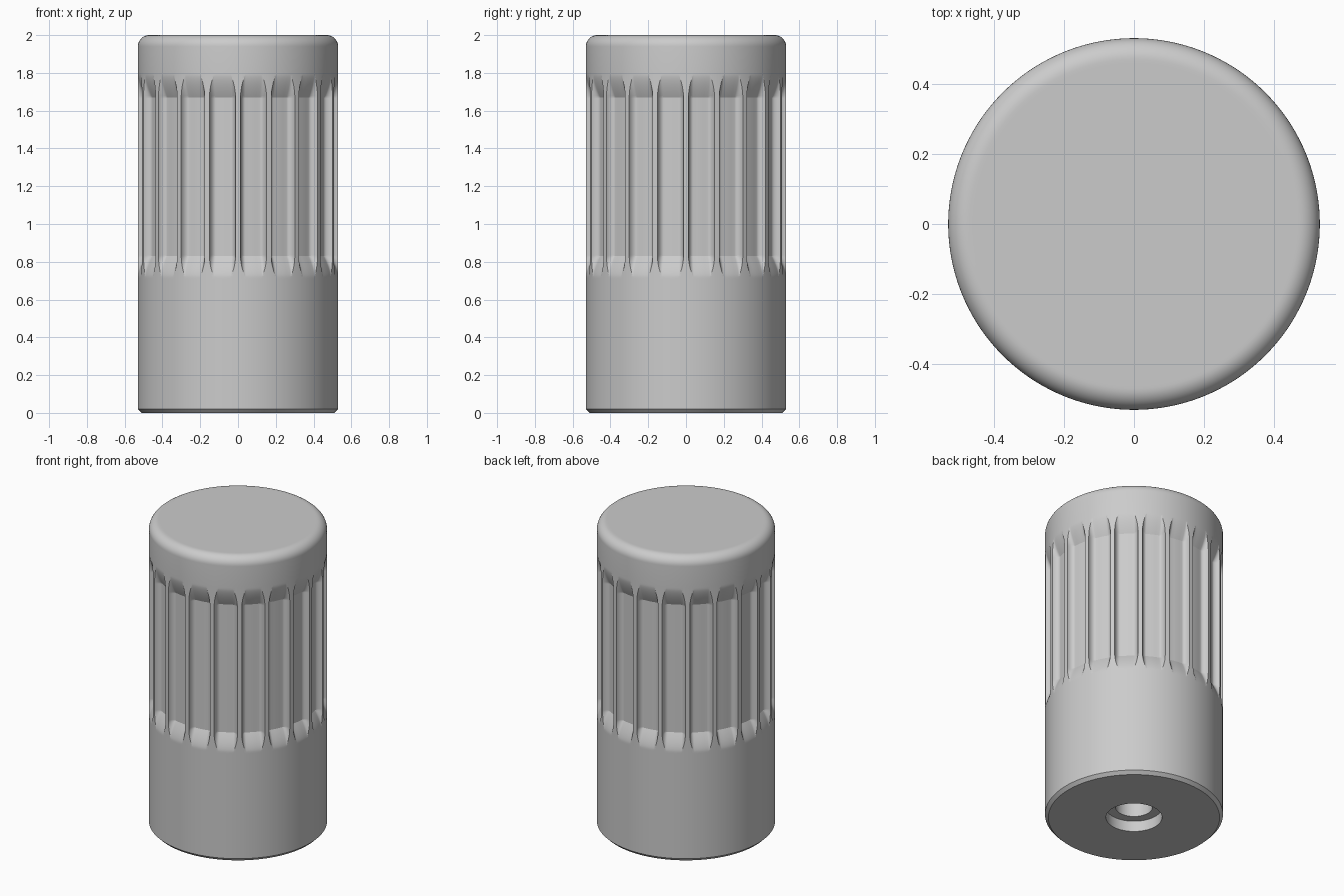
import bpy, bmesh
from math import pi, sin, cos, sqrt, radians

if "Cube" in bpy.data.objects:
    bpy.data.objects.remove(bpy.data.objects["Cube"])

R, N = 0.53, 20              # radius, number of flutes
DEPTH = 0.04                 # flute depth
FLAT, ARC = 0.042, 0.028     # half width of flute floor, width of its rounded wall
Z0, Z1, Z2, Z3 = 0.72, 0.83, 1.67, 1.79   # flute run-out and full-depth heights
K, RIDGE = 8, 3              # segments per rounded wall and per half ridge
STEP = 2 * pi / N


def flute_half(s):
    """(arc offset, depth) from flute middle to ridge middle, floor raised by s."""
    q_max = sqrt(max(0, 1 - (s / DEPTH) ** 2))
    pts = [(0, DEPTH - s), (FLAT / 2, DEPTH - s)]
    for i in range(K + 1):
        q = q_max * sin(i / K * pi / 2)
        pts.append((FLAT + ARC * q, max(0, DEPTH * sqrt(max(0, 1 - q * q)) - s)))
    edge, end = pts[-1][0], R * STEP / 2
    pts += [(edge + (end - edge) * i / RIDGE, 0) for i in range(1, RIDGE + 1)]
    return pts


def ring(bm, r, z, s):
    half = flute_half(s)
    section = [(-x, d) for x, d in half[:0:-1]] + half[:-1]
    verts = []
    for n in range(N):
        for x, d in section:
            a = (n + 0.5) * STEP + x / R
            verts.append(bm.verts.new(((r - d) * cos(a), (r - d) * sin(a), z)))
    return verts


# Profile rows: (radius, height, floor raise); a raise of DEPTH means plain round
rows = [(0.11, 0.8, DEPTH), (0.11, 0.07, DEPTH), (0.167, 0.07, DEPTH),
        (0.167, 0, DEPTH), (0.51, 0, DEPTH), (R, 0.02, DEPTH), (R, Z0 - 0.01, DEPTH)]

# Fluted grip with run-outs at both ends
M = 14
ramp = [(i / M, DEPTH * (1 - (1 - i / M) ** 1.5)) for i in range(M + 1)]
rows += [(R, Z1 - (Z1 - Z0) * t, s) for t, s in reversed(ramp)]
rows += [(R, Z1 + 0.005, 0), (R, Z2 - 0.005, 0)]
rows += [(R, Z2 + (Z3 - Z2) * t, s) for t, s in ramp]

# Plain collar and rounded top edge
F = 0.06
rows.append((R, Z3 + 0.01, DEPTH))
rows += [(R - F + F * cos(i * pi / 20), 2 - F + F * sin(i * pi / 20), DEPTH) for i in range(11)]
rows.append((R - F - 0.01, 2, DEPTH))

bm = bmesh.new()
rings = [ring(bm, *row) for row in rows]
for a, b in zip(rings, rings[1:]):
    for i in range(len(a)):
        j = (i + 1) % len(a)
        bm.faces.new((a[i], a[j], b[j], b[i]))

# Close the screw hole and the top
bm.faces.new(rings[0])
bm.faces.new(rings[-1])
bmesh.ops.remove_doubles(bm, verts=bm.verts, dist=0.00001)
bmesh.ops.recalc_face_normals(bm, faces=bm.faces)

mesh = bpy.data.meshes.new("fluted_knob")
bm.to_mesh(mesh)
bm.free()
knob = bpy.data.objects.new("fluted_knob", mesh)
bpy.context.collection.objects.link(knob)
bpy.context.view_layer.objects.active = knob
knob.select_set(True)
bpy.ops.object.shade_smooth_by_angle(angle=radians(22))
